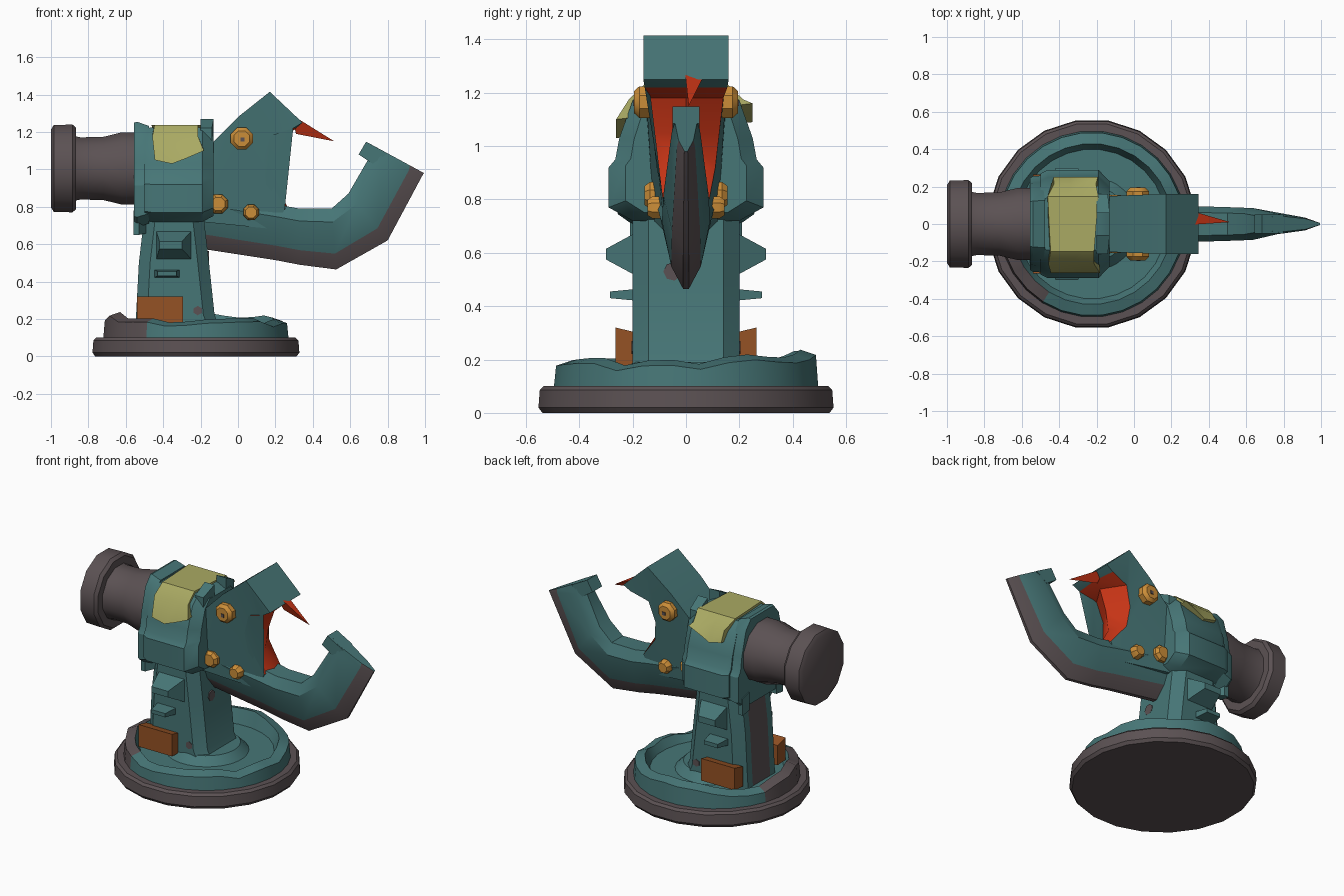
import bpy, bmesh, math, random
from math import sin, cos, pi

if "Cube" in bpy.data.objects:
    bpy.data.objects.remove(bpy.data.objects["Cube"])

random.seed(4)


def mat(name, r, g, b):
    m = bpy.data.materials.new(name)
    m.diffuse_color = (r, g, b, 1)
    m.use_nodes = True
    m.node_tree.nodes["Principled BSDF"].inputs["Base Color"].default_value = m.diffuse_color
    return m


TEAL = mat("teal paint", 0.062, 0.18, 0.182)
DARK = mat("dark metal", 0.105, 0.083, 0.087)
RED = mat("mouth red", 0.58, 0.035, 0.008)
GOLD = mat("orange bolt", 0.60, 0.27, 0.04)
RUST = mat("rust orange", 0.30, 0.085, 0.018)
OLIVE = mat("olive yellow", 0.40, 0.40, 0.125)


def finish(name, bm, mats, angle=35):
    bmesh.ops.remove_doubles(bm, verts=bm.verts, dist=1e-5)
    bmesh.ops.recalc_face_normals(bm, faces=bm.faces)
    me = bpy.data.meshes.new(name)
    bm.to_mesh(me)
    bm.free()
    for m in mats:
        me.materials.append(m)
    ob = bpy.data.objects.new(name, me)
    bpy.context.collection.objects.link(ob)
    bpy.ops.object.select_all(action='DESELECT')
    ob.select_set(True)
    bpy.context.view_layer.objects.active = ob
    bpy.ops.object.shade_smooth_by_angle(angle=math.radians(angle))
    return ob


def loft(name, rings, mats, color=lambda i, j: 0, angle=35):
    """Skin closed rings of equal length and cap both ends."""
    bm = bmesh.new()
    vs = [[bm.verts.new(p) for p in r] for r in rings]
    n = len(rings[0])
    for i in range(len(vs) - 1):
        for j in range(n):
            k = (j + 1) % n
            f = bm.faces.new((vs[i][j], vs[i][k], vs[i + 1][k], vs[i + 1][j]))
            f.material_index = color(i, j)
    bm.faces.new(vs[0])
    bm.faces.new(vs[-1])
    return finish(name, bm, mats, angle)


def circle(axis, c, r, n):
    """Ring of n points about the given axis through c."""
    out = []
    for k in range(n):
        a = 2 * pi * (k + 0.5) / n
        u, v = r * cos(a), r * sin(a)
        out.append({'x': (c[0], c[1] + u, c[2] + v),
                    'y': (c[0] + u, c[1], c[2] + v),
                    'z': (c[0] + u, c[1] + v, c[2])}[axis])
    return out


def side_block(name, a, b, m):
    """Mirrored pair of tapered blocks; a, b = (y, x0, x1, z0, z1) inner/outer."""
    for s, tag in ((-1, "front"), (1, "back")):
        rings = [[(x0, s * y, z0), (x1, s * y, z0), (x1, s * y, z1), (x0, s * y, z1)]
                 for y, x0, x1, z0, z1 in (a, b)]
        loft(f"{name}_{tag}", rings, [m])


CX = -0.225

# Round base plate and broken rim with a recessed floor
loft("base_plate", [circle('z', (CX, 0, z), r, 20) for r, z in
                    ((0.545, 0), (0.56, 0.02), (0.555, 0.085), (0.54, 0.1), (0.48, 0.1))], [DARK])
N = 28
rim = [circle('z', (CX, 0, z), r, N) for r, z in
       ((0.50, 0.08), (0.49, 0.17), (0.43, 0.19), (0.40, 0.14), (0.25, 0.14), (0.2, 0.19))]
for j in range(N):
    a = 2 * pi * (j + 0.5) / N
    lift = random.uniform(-0.015, 0.02) + (0.03 if 0.3 < a < 2.2 or 2.9 < a < 3.5 else 0)
    for i in (1, 2):
        x, y, z = rim[i][j]
        rim[i][j] = (x, y, z + lift)
loft("base_rim", rim, [TEAL, DARK],
     lambda i, j: 1 if i < 2 and 12 <= j <= 17 else 0)


# Pedestal with a bare metal strip down the rear
def ped_ring(x0, x1, z, c=0.06, y=0.2, s=0.09):
    return [(x0 + c, -y, z), (x1 - c, -y, z), (x1, -y + c, z), (x1, y - c, z), (x1 - c, y, z),
            (x0 + c, y, z), (x0, y - c, z), (x0, s, z), (x0, -s, z), (x0, -y + c, z)]


loft("pedestal", [ped_ring(-0.55, -0.09, 0.14), ped_ring(-0.545, -0.125, 0.22),
                  ped_ring(-0.53, -0.155, 0.5), ped_ring(-0.5, -0.185, 0.76)],
     [TEAL, DARK], lambda i, j: 1 if j == 7 else 0)
side_block("pedestal_fin", (0.18, -0.44, -0.24, 0.51, 0.68), (0.3, -0.42, -0.30, 0.575, 0.615), TEAL)
side_block("pedestal_plate", (0.18, -0.45, -0.31, 0.42, 0.465), (0.285, -0.43, -0.33, 0.43, 0.455), TEAL)
side_block("rust_box", (0.18, -0.54, -0.295, 0.17, 0.30), (0.265, -0.54, -0.295, 0.175, 0.32), RUST)

# Main body: cross-section in y-z, lofted along x
half = [(0.14, 1.225), (0.2, 1.17), (0.25, 1.03), (0.265, 0.95), (0.29, 0.92),
        (0.29, 0.77), (0.2, 0.72)]
section = half + [(-y, z) for y, z in reversed(half)]


def body_ring(x, sy, sz):
    return [(x, y * sy, 0.98 + (z - 0.98) * sz) for y, z in section]


loft("body", [body_ring(-0.50, 0.93, 0.97), body_ring(-0.46, 1, 1),
              body_ring(-0.19, 1, 1), body_ring(-0.13, 0.78, 0.88)], [TEAL], angle=30)
loft("body_collar", [body_ring(-0.555, 0.85, 1.1), body_ring(-0.54, 0.88, 1.12),
                     body_ring(-0.475, 0.9, 1.03)], [TEAL], angle=30)
side_block("collar_spike", (0.14, -0.56, -0.48, 0.66, 0.78), (0.21, -0.56, -0.53, 0.65, 0.76), TEAL)
side_block("body_horn", (0.06, -0.2, -0.13, 1.1, 1.27), (0.16, -0.2, -0.14, 1.1, 1.22), TEAL)

# Olive patch wrapped over the body top
arc = [(-0.262, 1.03), (-0.214, 1.175), (-0.148, 1.238), (0.148, 1.238), (0.214, 1.175), (0.25, 1.09)]
loft("olive_patch", [[(x + random.uniform(-0.025, 0.015), y, z + (e if abs(y) > 0.22 else 0))
                      for y, z in arc]
                     for x, e in ((-0.44, 0.02), (-0.35, 0.0), (-0.27, 0.03), (-0.19, 0.07))], [OLIVE], angle=30)

# Rear barrel with its end disc
loft("rear_barrel", [circle('x', (x, 0, 1.005), r, 12) for x, r in
                     ((-0.88, 0.18), (-0.84, 0.172), (-0.72, 0.175), (-0.62, 0.2), (-0.5, 0.2))], [DARK])
loft("rear_disc", [circle('x', (x, 0, 1.005), r, 12) for x, r in
                   ((-1.0, 0.215), (-0.985, 0.24), (-0.885, 0.243), (-0.865, 0.225))], [DARK])

# Head: side profile (x, z, half width, centre-line push in x); pushed points form the red mouth
prof = [(-0.2, 0.72, 0.12, 0), (-0.2, 1.08, 0.15, 0), (-0.11, 1.17, 0.15, 0), (0.0, 1.28, 0.155, 0),
        (0.17, 1.415, 0.16, 0), (0.345, 1.25, 0.16, 0), (0.295, 1.22, 0.155, 0.015),
        (0.175, 1.18, 0.14, 0.09), (0.135, 1.05, 0.125, 0.085), (0.15, 0.92, 0.11, 0.05),
        (0.25, 0.79, 0.085, 0.02), (0.2, 0.68, 0.08, 0)]
bm = bmesh.new()
left, mid, right = ([bm.verts.new((x + (p if s == 0 else 0), s * w, z)) for x, z, w, p in prof]
                    for s in (-1, 0, 1))
for k in range(len(prof)):
    m = (k + 1) % len(prof)
    for a, b in ((left, mid), (mid, right)):
        f = bm.faces.new((a[k], a[m], b[m], b[k]))
        f.material_index = 1 if 6 <= k <= 9 else 0
caps = [bm.faces.new(left), bm.faces.new(right)]
bmesh.ops.triangulate(bm, faces=caps)
finish("head", bm, [TEAL, RED])

# Pointed tooth under the snout
bm = bmesh.new()
tv = [bm.verts.new(p) for p in ((0.29, -0.005, 1.29), (0.29, 0.075, 1.28), (0.31, 0.03, 1.19), (0.515, 0.01, 1.15))]
for t in ((0, 1, 2), (0, 1, 3), (1, 2, 3), (0, 2, 3)):
    bm.faces.new([tv[i] for i in t])
finish("tooth", bm, [RED])

# Lower jaw: keel-shaped section swept along an upturned path, dark along the keel
sec = [(0.65, 0.0), (1.0, 0.22), (0.62, 0.74), (0.12, 1.0)]
rings = []
for tx, tz, bx, bz, w in ((-0.2, 0.88, -0.19, 0.575, 0.12), (0.22, 0.81, 0.2, 0.515, 0.1),
                          (0.33, 0.79, 0.33, 0.49, 0.095), (0.5, 0.79, 0.525, 0.465, 0.09),
                          (0.59, 0.87, 0.80, 0.62, 0.085), (0.70, 1.06, 0.99, 0.975, 0.055),
                          (0.70, 1.14, 0.995, 0.98, 0.045)):
    h = [(tx + (bx - tx) * t, w * s, tz + (bz - tz) * t) for s, t in sec]
    rings.append(h + [(x, -y, z) for x, y, z in reversed(h)])
loft("lower_jaw", rings, [TEAL, DARK], lambda i, j: 1 if j in (2, 3, 4) else 0)
loft("jaw_lip", [[(0.72, y, 1.03), (0.645, y, 1.08), (0.685, y, 1.148), (0.80, y, 1.085)]
                 for y in (-0.05, 0.05)], [TEAL])

# Bolts and eyes on both sides, with a dark pupil plate on the eyes
for s, tag in ((-1, "front"), (1, "back")):
    for nm, x, z, r, y0, y1 in (("eye", 0.02, 1.165, 0.064, 0.12, 0.195),
                                ("bolt_large", -0.105, 0.815, 0.055, 0.07, 0.155),
                                ("bolt_small", 0.07, 0.77, 0.045, 0.06, 0.145)):
        loft(f"{nm}_{tag}", [circle('y', (x, s * y, z), q, 8) for y, q in
                             ((y0, r), (y1 - 0.02, r), (y1, r * 0.7))], [GOLD])
    loft(f"pupil_{tag}", [circle('y', (0.025, s * y, 1.16), 0.015, 4) for y in (0.193, 0.199)], [DARK])
    # Worn paint spots
    loft(f"pedestal_spot_{tag}", [circle('y', (-0.215, s * y, 0.245), 0.025, 6) for y in (0.196, 0.204)], [DARK])
loft("neck_spot", [circle('x', (x, -0.05, 0.53), 0.035, 7) for x in (-0.162, -0.154)], [DARK])
